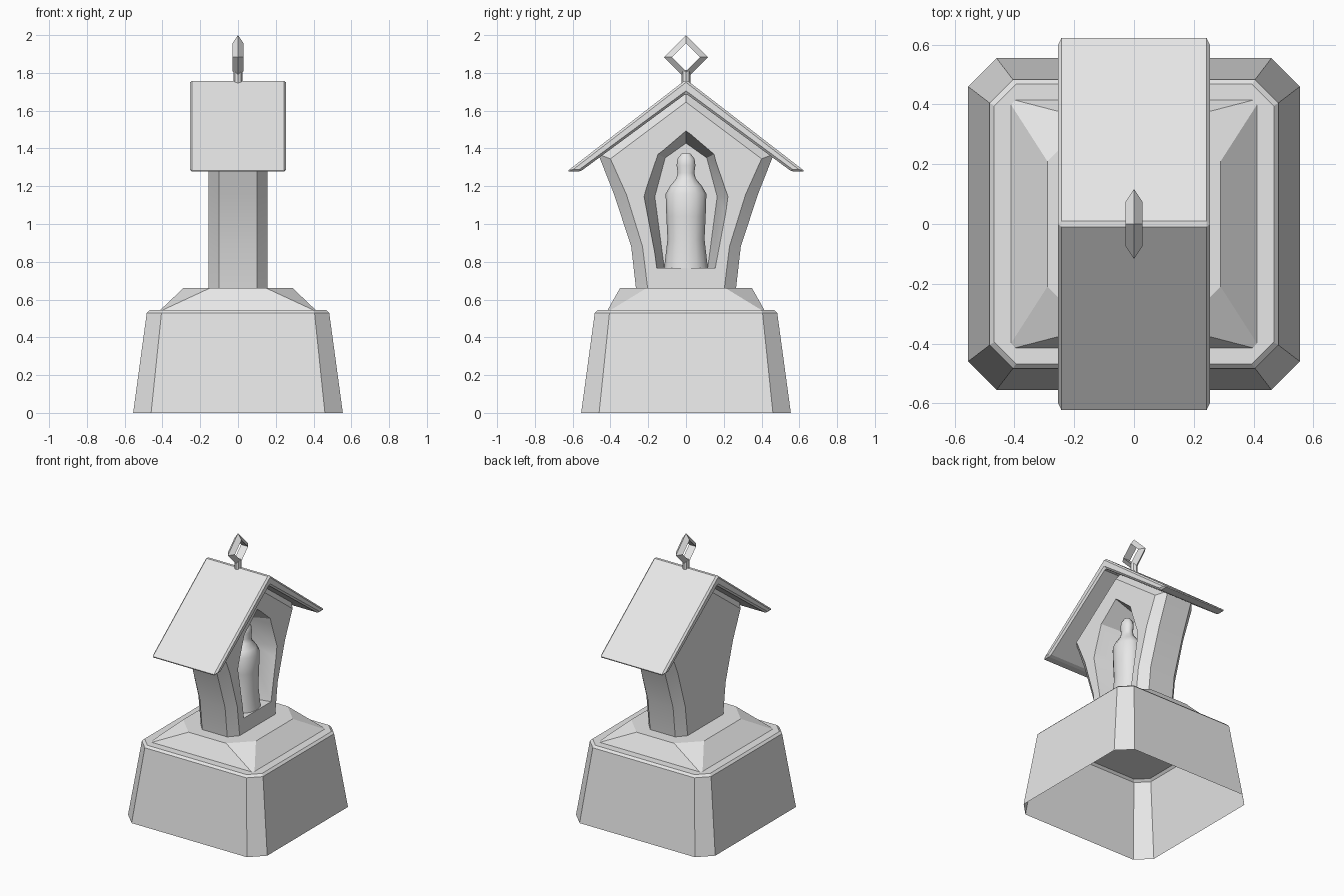
import bpy, bmesh
from math import sin, cos, pi, radians

cube = bpy.data.objects.get("Cube")
if cube:
    bpy.data.objects.remove(cube, do_unlink=True)

GREY = (0.8, 0.8, 0.8, 1)
stone = bpy.data.materials.new("pale_stone")
stone.use_nodes = True
stone.diffuse_color = GREY
stone.node_tree.nodes["Principled BSDF"].inputs["Base Color"].default_value = GREY


def loft(name, rings, start=True, end=True, closed=False):
    """Join equal-length rings of points with quads, optionally capped."""
    bm = bmesh.new()
    loops = [[bm.verts.new(p) for p in ring] for ring in rings]
    pairs = list(zip(loops, loops[1:]))
    if closed:
        pairs.append((loops[-1], loops[0]))
    n = len(loops[0])
    for a, b in pairs:
        for i in range(n):
            j = (i + 1) % n
            bm.faces.new((a[i], a[j], b[j], b[i]))
    if start and not closed:
        bm.faces.new(loops[0])
    if end and not closed:
        bm.faces.new(loops[-1])
    bmesh.ops.recalc_face_normals(bm, faces=bm.faces)
    mesh = bpy.data.meshes.new(name)
    bm.to_mesh(mesh)
    bm.free()
    mesh.materials.append(stone)
    obj = bpy.data.objects.new(name, mesh)
    bpy.context.collection.objects.link(obj)
    return obj


def activate(obj):
    bpy.ops.object.select_all(action='DESELECT')
    obj.select_set(True)
    bpy.context.view_layer.objects.active = obj


def smooth(obj, angle=30):
    activate(obj)
    bpy.ops.object.shade_smooth_by_angle(angle=radians(angle))


def octagon(x1, y1, x2, y2, z):
    quarter = [(x1, y1), (x2, y2)]
    half = quarter + [(-x, y) for x, y in reversed(quarter)]
    return [(x, y, z) for x, y in half + [(-x, -y) for x, y in half]]


def gable(half, x):
    """Mirror a half outline (bottom to apex, last point on the axis)."""
    full = half + [(-y, z) for y, z in reversed(half[:-1])]
    return [(x, y, z) for y, z in full]


def circle(x, r, z, squash, sides=12):
    return [(x + squash * r * cos(2 * pi * i / sides),
             r * sin(2 * pi * i / sides), z) for i in range(sides)]


# Tapered pedestal, open underneath
loft("pedestal", [octagon(0.555, 0.46, 0.46, 0.555, 0),
                  octagon(0.483, 0.405, 0.405, 0.483, 0.53),
                  octagon(0.468, 0.395, 0.395, 0.468, 0.545)], start=False)

# Sloping step under the shrine
loft("sloping_step", [octagon(0.412, 0.4, 0.4, 0.415, 0.544),
                      octagon(0.29, 0.21, 0.15, 0.35, 0.66)])

# Shrine body with chamfered corners
outer = [(0.255, 0.6), (0.265, 0.66), (0.29, 0.88), (0.38, 1.155),
         (0.465, 1.37), (0, 1.715)]
inner = [(0.195, 0.6), (0.203, 0.66), (0.23, 0.88), (0.315, 1.155),
         (0.4, 1.345), (0, 1.645)]
body = loft("shrine_body", [gable(inner, -0.155), gable(outer, -0.1),
                            gable(outer, 0.1), gable(inner, 0.155)])

# Arched niche, narrowing towards its back wall
mouth = [(0.155, 0.768), (0.222, 1.145), (0.148, 1.37), (0, 1.493)]
back = [(0.115, 0.768), (0.165, 1.145), (0.11, 1.35), (0, 1.428)]
flare = 0.05 / 0.185
wide = [(y + (y - v) * flare, z + (z - w) * flare)
        for (y, z), (v, w) in zip(mouth, back)]
cutter = loft("niche_cutter", [gable(back, -0.03), gable(wide, 0.205)])
cutter.hide_render = True
cut = body.modifiers.new("niche", 'BOOLEAN')
cut.operation = 'DIFFERENCE'
cut.solver = 'EXACT'
cut.object = cutter
activate(body)
bpy.ops.object.modifier_apply(modifier=cut.name)
cutter.hide_viewport = True
smooth(body)

# Robed figure in the niche
figure = [(0.116, 0.765), (0.098, 0.92), (0.104, 1.04), (0.108, 1.16),
          (0.085, 1.2), (0.052, 1.24), (0.044, 1.27), (0.05, 1.31),
          (0.045, 1.345), (0.025, 1.372)]
smooth(loft("robed_figure", [circle(0.06, r, z, 0.8) for r, z in figure]), 45)

# Gable roof with softened edges
top = [(0.56, 1.277), (0.632, 1.277), (0, 1.765)]
under = [(-0.56, 1.277), (0, 1.69)]
outline = gable(top, 0)[1:4] + [(0, y, z) for y, z in under]
outline = [(0, 0.56, 1.277)] + outline
roof = loft("gable_roof", [[(x, y, z) for _, y, z in outline]
                           for x in (-0.255, 0.255)])
bevel = roof.modifiers.new("soft_edges", 'BEVEL')
bevel.width = 0.012
bevel.segments = 1

# Finial: short post and diamond ring with a ridged outer edge
loft("finial_post", [circle(0, 0.024, z, 1, 8) for z in (1.73, 1.815)])
section = [(0, 0.117), (0.028, 0.075), (-0.028, 0.075)]
loft("finial_diamond", [[(x, r * sin(k * pi / 2), 1.883 + r * cos(k * pi / 2))
                         for x, r in section] for k in range(4)], closed=True)
